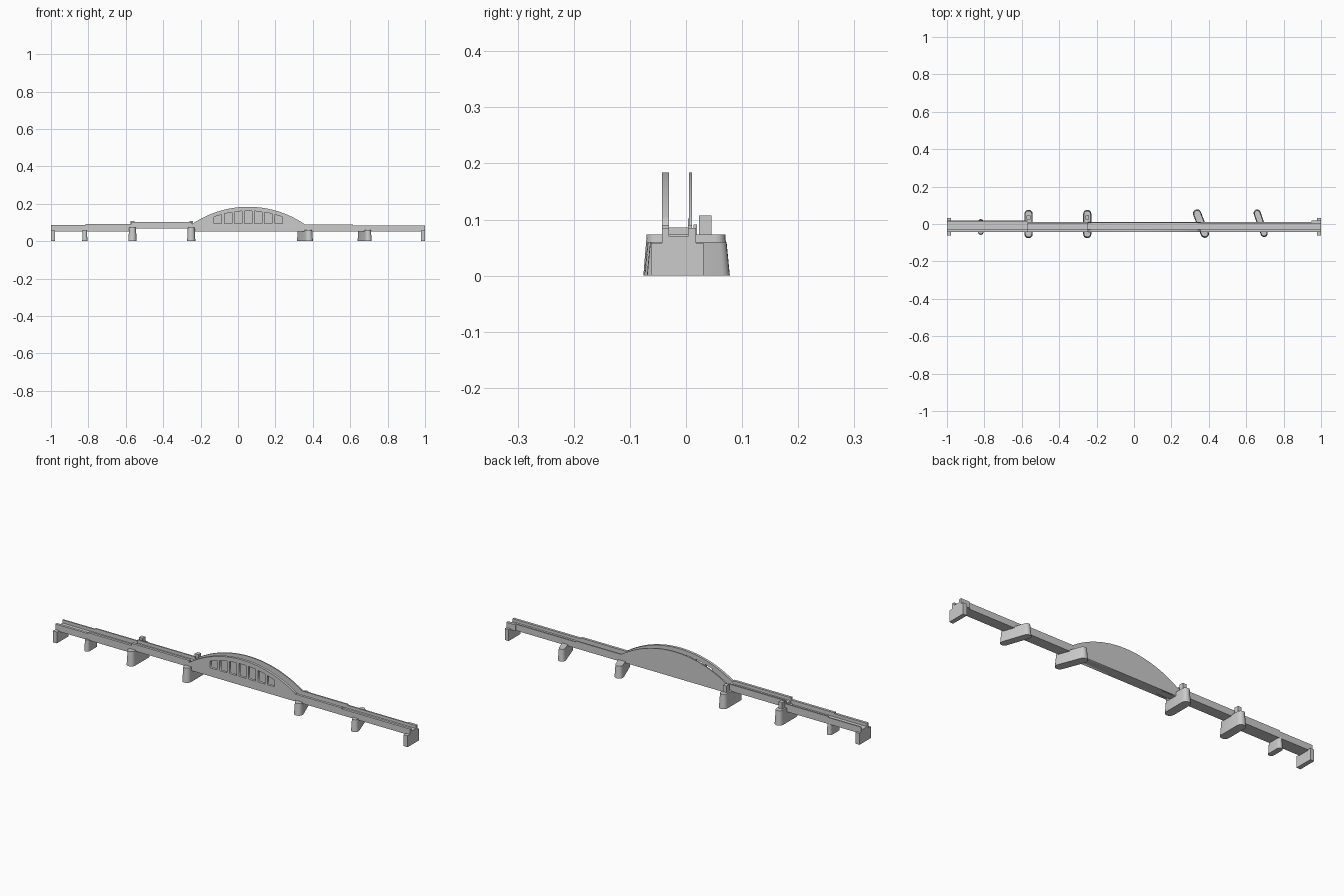
import bpy, bmesh, math

if "Cube" in bpy.data.objects:
    bpy.data.objects.remove(bpy.data.objects["Cube"])

def mesh_object(name, bm):
    bmesh.ops.recalc_face_normals(bm, faces=bm.faces)
    me = bpy.data.meshes.new(name)
    bm.to_mesh(me)
    bm.free()
    ob = bpy.data.objects.new(name, me)
    bpy.context.collection.objects.link(ob)
    return ob

def box(name, x0, x1, y0, y1, z0, z1):
    bm = bmesh.new()
    bmesh.ops.create_cube(bm, size=1)
    for v in bm.verts:
        v.co = ((x0, x1)[v.co.x > 0], (y0, y1)[v.co.y > 0], (z0, z1)[v.co.z > 0])
    return mesh_object(name, bm)

def plate(name, loops, y0, y1):
    """Upright plate from x-z outlines; later loops are holes."""
    cu = bpy.data.curves.new(name, 'CURVE')
    cu.dimensions = '2D'
    cu.fill_mode = 'BOTH'
    cu.extrude = (y1 - y0) / 2
    for pts in loops:
        s = cu.splines.new('POLY')
        s.points.add(len(pts) - 1)
        for p, (x, z) in zip(s.points, pts):
            p.co = (x, z, 0, 1)
        s.use_cyclic_u = True
    tmp = bpy.data.objects.new(name + "_outline", cu)
    bpy.context.collection.objects.link(tmp)
    me = bpy.data.meshes.new_from_object(tmp.evaluated_get(bpy.context.evaluated_depsgraph_get()))
    bpy.data.objects.remove(tmp)
    for v in me.vertices:
        x, z, d = v.co
        v.co = (x, (y0 + y1) / 2 - d, z)
    ob = bpy.data.objects.new(name, me)
    bpy.context.collection.objects.link(ob)
    return ob

def pier(name, x, y, half_len, half_w, height, skew=0.0, taper=0.006, n=8):
    """Tapered pier with rounded ends and optional skew in plan."""
    bm = bmesh.new()
    rings = []
    for z, t in ((0, 0), (height, taper)):
        r = half_w - t * 0.6
        straight = half_len - t - r
        ring = []
        for end, start in ((1, 0), (-1, math.pi)):
            for i in range(n + 1):
                a = start + math.pi * i / n
                px, py = r * math.cos(a), end * straight + r * math.sin(a)
                c, s = math.cos(skew), math.sin(skew)
                ring.append(bm.verts.new((x + px * c - py * s, y + px * s + py * c, z)))
        rings.append(ring)
    m = len(rings[0])
    for i in range(m):
        j = (i + 1) % m
        bm.faces.new((rings[0][i], rings[0][j], rings[1][j], rings[1][i]))
    bm.faces.new(rings[0])
    bm.faces.new(rings[1])
    ob = mesh_object(name, bm)
    bpy.context.view_layer.objects.active = ob
    ob.select_set(True)
    bpy.ops.object.shade_smooth_by_angle(angle=math.radians(35))
    ob.select_set(False)

FRONT, FLOOR_F, BACK_IN, BACK = -0.043, -0.030, 0.005, 0.011

# Trough-shaped side spans: x range, bottom, floor, wall top, back edge
spans = [("left_end_span", -1.0, -0.815, 0.053, 0.070, 0.086, 0.020),
         ("left_inner_span", -0.815, -0.57, 0.053, 0.070, 0.091, 0.020),
         ("raised_span", -0.57, -0.245, 0.068, 0.086, 0.102, 0.011),
         ("right_inner_span", 0.355, 0.615, 0.053, 0.070, 0.090, 0.011),
         ("right_end_span", 0.615, 1.0, 0.053, 0.070, 0.085, 0.011)]
for name, x0, x1, zb, zf, zt, yb in spans:
    bm = bmesh.new()
    prof = [(FRONT, zb), (yb, zb), (yb, zt), (yb - 0.007, zt),
            (yb - 0.007, zf), (FLOOR_F, zf), (FLOOR_F, zt), (FRONT, zt)]
    f = bm.faces.new([bm.verts.new((x0, y, z)) for y, z in prof])
    ext = bmesh.ops.extrude_face_region(bm, geom=[f], use_keep_orig=True)
    for v in ext["geom"]:
        if isinstance(v, bmesh.types.BMVert):
            v.co.x = x1
    mesh_object(name, bm)

# Main arch span: solid back plate, front plate with openings, floor
AX, HALF, BASE, RISE = 0.055, 0.30, 0.092, 0.092
R = (HALF ** 2 + RISE ** 2) / (2 * RISE)

def arch_z(x):
    return BASE + RISE - R + math.sqrt(R * R - (x - AX) ** 2)

outline = [(-0.245, 0.053), (0.355, 0.053)]
outline += [(AX + HALF * (1 - i / 14), arch_z(AX + HALF * (1 - i / 14))) for i in range(29)]
holes = []
for i in range(7):
    a = AX + 0.054 * (i - 3) - 0.020
    b = a + 0.040
    holes.append([(a, 0.096), (a, arch_z(a) - 0.022), (b, arch_z(b) - 0.022), (b, 0.096)])
plate("arch_back_plate", [outline], BACK_IN, BACK)
plate("arch_front_plate", [outline] + holes, FRONT, FLOOR_F)
box("arch_floor", -0.245, 0.355, FLOOR_F, BACK_IN, 0.053, 0.070)

# End abutments
for name, x0, x1 in (("left_abutment", -1.0, -0.978), ("right_abutment", 0.978, 1.0)):
    box(name, x0, x1, -0.062, 0.031, 0, 0.058)
box("right_wing_wall", 0.95, 1.0, 0.011, 0.018, 0.053, 0.085)

# Piers with posts under the raised span, skewed piers on the right
for i, x in enumerate((-0.564, -0.250)):
    pier(f"left_pier_{i}", x, 0.0, 0.076, 0.022, 0.073)
    box(f"pier_post_{i}", x - 0.010, x + 0.010, 0.023, 0.045, 0.07, 0.107)
pier("small_pier", -0.819, -0.016, 0.042, 0.014, 0.057, taper=0.004)
pier("skew_pier_inner", 0.358, 0.002, 0.080, 0.022, 0.060, skew=math.radians(21))
pier("skew_pier_outer", 0.677, 0.004, 0.077, 0.019, 0.060, skew=math.radians(19))
